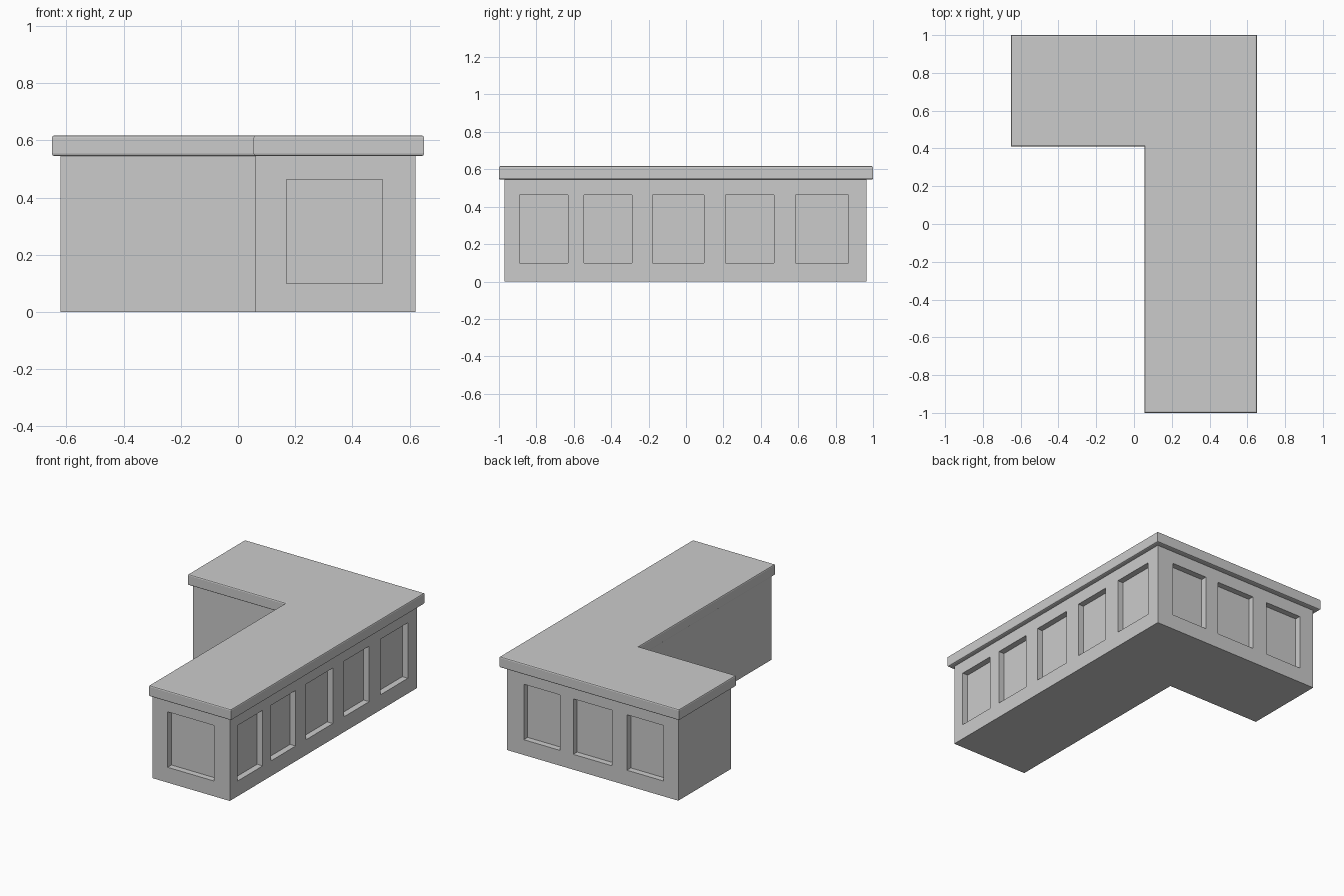
import bpy, bmesh

if "Cube" in bpy.data.objects:
    bpy.data.objects.remove(bpy.data.objects["Cube"])


def finish(name, bm):
    bmesh.ops.recalc_face_normals(bm, faces=bm.faces)
    me = bpy.data.meshes.new(name)
    bm.to_mesh(me)
    bm.free()
    ob = bpy.data.objects.new(name, me)
    bpy.context.collection.objects.link(ob)
    return ob


def l_prism(x0, x1, y0, y1, xi, yi, z0, z1, bevel=0):
    """L-shaped outline extruded upward, with optional softened rims."""
    bm = bmesh.new()
    pts = [(x1, y0), (x1, y1), (x0, y1), (x0, yi), (xi, yi), (xi, y0)]
    face = bm.faces.new([bm.verts.new((x, y, z0)) for x, y in pts])
    ext = bmesh.ops.extrude_face_region(bm, geom=[face])
    top = [v for v in ext["geom"] if isinstance(v, bmesh.types.BMVert)]
    bmesh.ops.translate(bm, verts=top, vec=(0, 0, z1 - z0))
    if bevel:
        bmesh.ops.recalc_face_normals(bm, faces=bm.faces)
        rims = [e for e in bm.edges if abs(e.verts[0].co.z - e.verts[1].co.z) < 1e-5]
        bmesh.ops.bevel(bm, geom=rims, offset=bevel, segments=2, profile=0.5, affect='EDGES')
    return bm


def add_box(bm, lo, hi):
    ret = bmesh.ops.create_cube(bm, size=1)
    for v in ret["verts"]:
        v.co = [(a + b) / 2 + c * (b - a) for a, b, c in zip(lo, hi, v.co)]


# Cabinet body
X, YF, YB = 0.62, -0.97, 0.965
base = finish("counter_base", l_prism(-X, X, YF, YB, 0.062, 0.42, 0, 0.55))

# Recessed panels on the right, back and front faces
Z0, Z1, D, OUT = 0.10, 0.463, 0.04, 0.1
cut = bmesh.new()
for a, b in [(-0.89, -0.63), (-0.545, -0.29), (-0.18, 0.095), (0.21, 0.47), (0.585, 0.87)]:
    add_box(cut, (X - D, a, Z0), (X + OUT, b, Z1))
for a, b in [(0.236, 0.498), (-0.14, 0.14), (-0.513, -0.248)]:
    add_box(cut, (a, YB - D, Z0), (b, YB + OUT, Z1))
add_box(cut, (0.17, YF - OUT, Z0), (0.505, YF + D, Z1))
cutter = finish("panel_cutter", cut)
cutter.hide_render = True

mod = base.modifiers.new("panels", 'BOOLEAN')
mod.operation = 'DIFFERENCE'
mod.solver = 'EXACT'
mod.object = cutter
bpy.context.view_layer.objects.active = base
bpy.ops.object.modifier_apply(modifier=mod.name)
bpy.data.objects.remove(cutter, do_unlink=True)

# Overhanging worktop with softened rims
finish("worktop", l_prism(-0.65, 0.65, -1, 1, 0.055, 0.41, 0.545, 0.617, 0.008))
